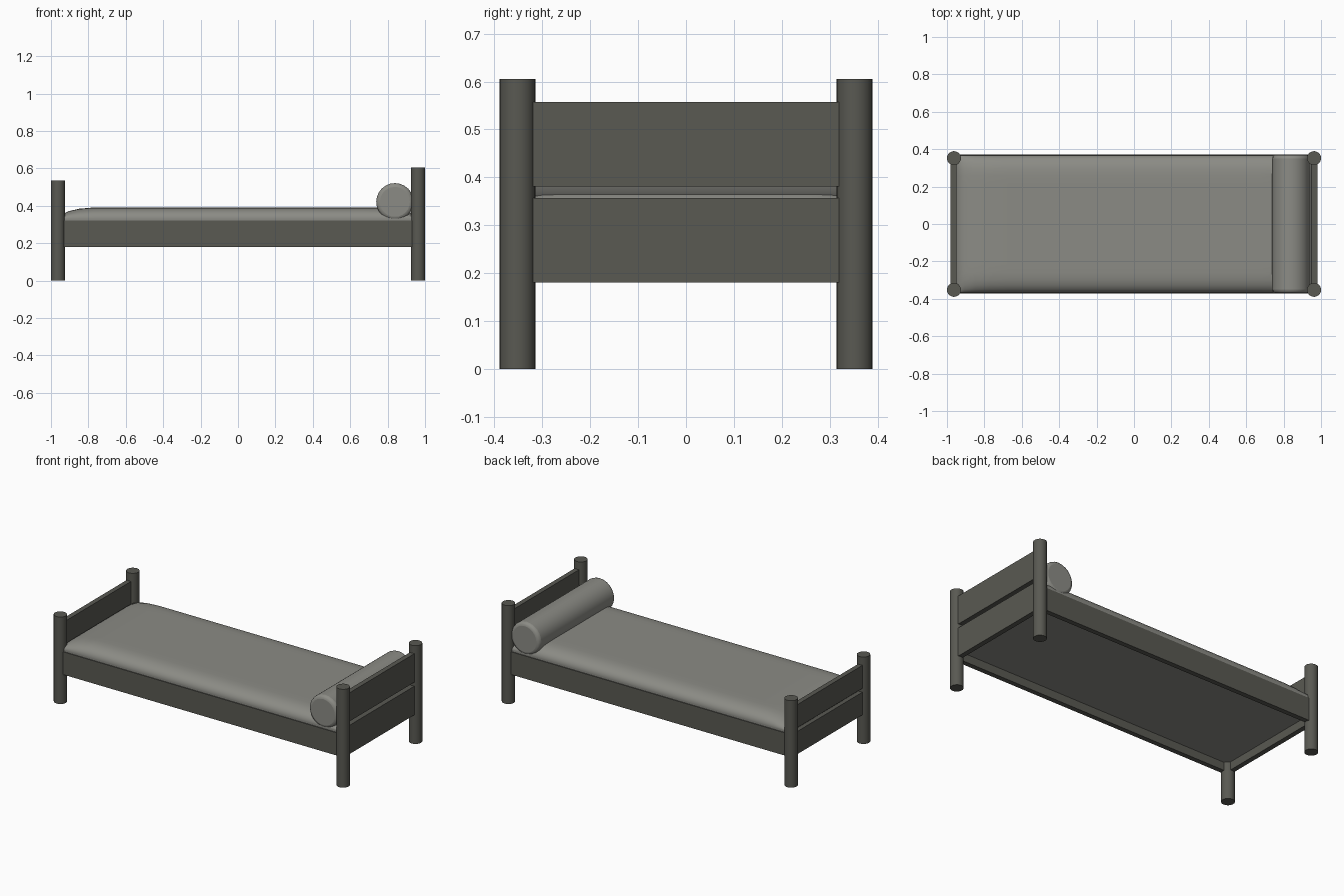
import bpy, bmesh, math

if "Cube" in bpy.data.objects:
    bpy.data.objects.remove(bpy.data.objects["Cube"])


def material(name, rgb):
    m = bpy.data.materials.new(name)
    m.diffuse_color = (*rgb, 1)
    m.use_nodes = True
    m.node_tree.nodes["Principled BSDF"].inputs["Base Color"].default_value = m.diffuse_color
    return m


WOOD = material("dark_frame", (0.10, 0.10, 0.085))
CLOTH = material("grey_fabric", (0.26, 0.26, 0.235))


def smooth(ob, angle):
    bpy.ops.object.select_all(action='DESELECT')
    ob.select_set(True)
    bpy.context.view_layer.objects.active = ob
    bpy.ops.object.shade_smooth_by_angle(angle=math.radians(angle))


def board(name, x0, x1, y0, y1, z0, z1):
    bpy.ops.mesh.primitive_cube_add(size=1, location=((x0 + x1) / 2, (y0 + y1) / 2, (z0 + z1) / 2))
    ob = bpy.context.object
    ob.name = name
    ob.scale = (x1 - x0, y1 - y0, z1 - z0)
    bpy.ops.object.transform_apply(location=False, rotation=False, scale=True)
    ob.data.materials.append(WOOD)


def cylinder(name, r, length, loc, rot, mat):
    bpy.ops.mesh.primitive_cylinder_add(vertices=24, radius=r, depth=length, location=loc, rotation=rot)
    ob = bpy.context.object
    ob.name = name
    ob.data.materials.append(mat)
    smooth(ob, 40)
    return ob


# Corner posts: low at the foot, tall at the head
for end, sx, h in (("foot", -1, 0.535), ("head", 1, 0.605)):
    for side, sy in (("front", -1), ("back", 1)):
        cylinder(f"{end}_{side}_post", 0.0375, h, (sx * 0.9625, sy * 0.352, h / 2), (0, 0, 0), WOOD)

# Long side rails
board("front_side_rail", -0.95, 0.95, -0.372, -0.342, 0.18, 0.32)
board("back_side_rail", -0.95, 0.95, 0.342, 0.372, 0.18, 0.32)

# End boards, two per end
board("foot_lower_board", -0.98, -0.95, -0.33, 0.33, 0.18, 0.32)
board("foot_upper_board", -0.98, -0.95, -0.33, 0.33, 0.343, 0.485)
board("head_lower_board", 0.95, 0.98, -0.33, 0.33, 0.18, 0.357)
board("head_upper_board", 0.95, 0.98, -0.33, 0.33, 0.381, 0.557)

# Mattress: gridded box with a gently domed, rounded top
HX, HY, BASE = 0.953, 0.367, 0.23


def rise(d, r):
    return math.sqrt(max(0, 1 - (1 - min(d / r, 1)) ** 2))


bm = bmesh.new()
bmesh.ops.create_cube(bm, size=2)
bmesh.ops.subdivide_edges(bm, edges=bm.edges[:], cuts=19, use_grid_fill=True)
for v in bm.verts:
    x = HX * math.sin(v.co.x * math.pi / 2)
    y = HY * math.sin(v.co.y * math.pi / 2)
    top = 0.335 + 0.056 * rise(HX - abs(x), 0.2) * rise(HY - abs(y), 0.1)
    v.co = (x, y, BASE + (top - BASE) * (v.co.z + 1) / 2)
mesh = bpy.data.meshes.new("mattress")
bm.to_mesh(mesh)
bm.free()
mattress = bpy.data.objects.new("mattress", mesh)
bpy.context.collection.objects.link(mattress)
mesh.materials.append(CLOTH)
smooth(mattress, 60)

# Bolster pillow with softened ends
bolster = cylinder("bolster_pillow", 0.1, 0.74, (0.839, 0, 0.421), (math.pi / 2, 0, 0), CLOTH)
bev = bolster.modifiers.new("soft_ends", 'BEVEL')
bev.width = 0.02
bev.segments = 3
bev.limit_method = 'ANGLE'
bev.angle_limit = math.radians(60)
